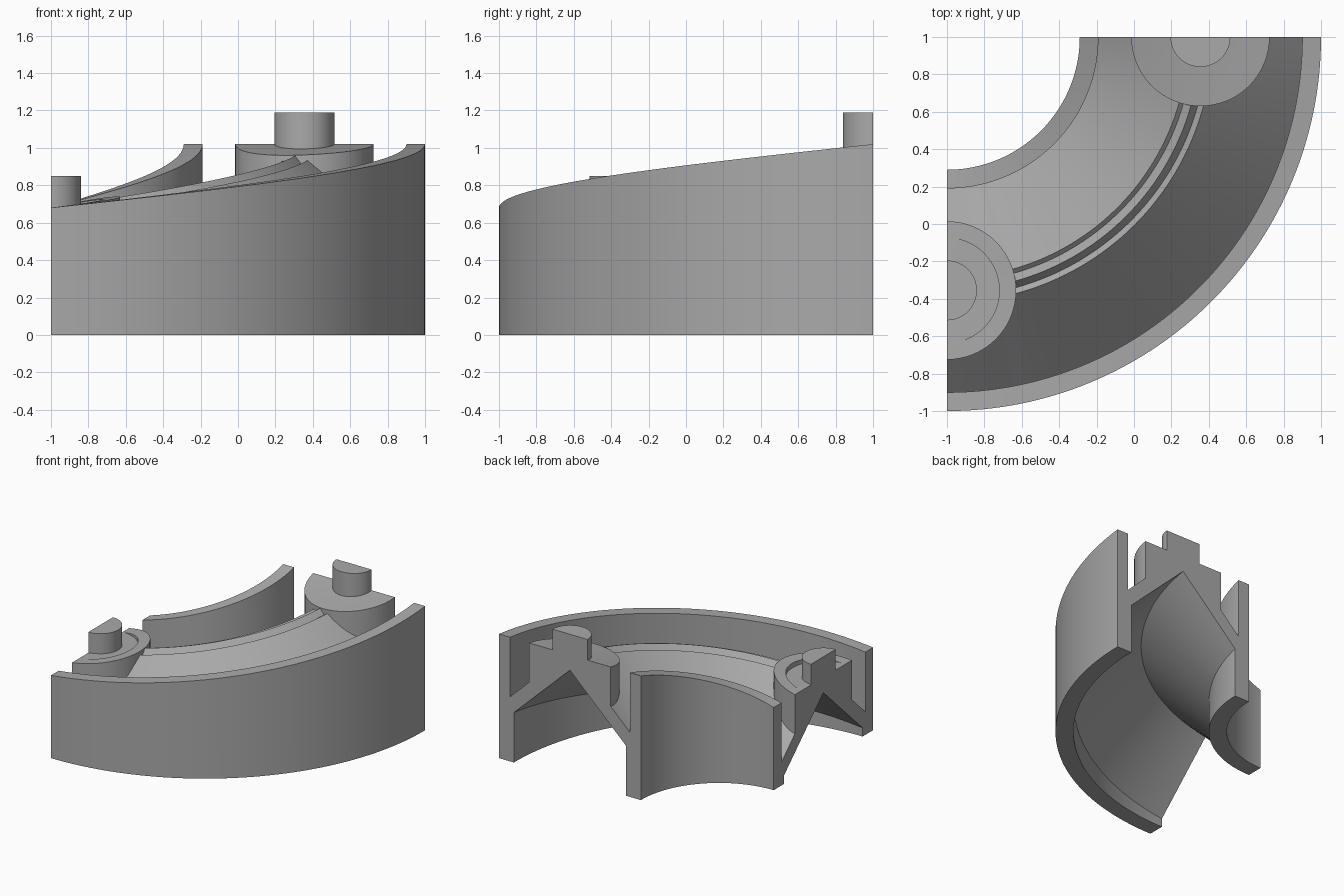
import bpy, bmesh
from math import pi, cos, sin, atan2, hypot

if "Cube" in bpy.data.objects:
    bpy.data.objects.remove(bpy.data.objects["Cube"])

grey = bpy.data.materials.new("plain grey")
grey.use_nodes = True
COLOUR = (0.4, 0.4, 0.4, 1)
grey.diffuse_color = COLOUR
grey.node_tree.nodes["Principled BSDF"].inputs["Base Color"].default_value = COLOUR

CX, CY = -1, 1            # centre of the quarter turn
MID = 1.355               # radius of the ridge line
LOW, RISE = 0.68, 0.34    # spiral height at the start, and climb
FLOOR = 0.685             # floor of the round recess
SEGS = 64


def spiral(x, y):
    """Height of the spiral ramp above a point."""
    return LOW + RISE * (atan2(y - CY, x - CX) + pi / 2) / (pi / 2)


def finish(bm, name):
    bmesh.ops.remove_doubles(bm, verts=bm.verts, dist=0.0001)
    bmesh.ops.recalc_face_normals(bm, faces=bm.faces)
    mesh = bpy.data.meshes.new(name)
    bm.to_mesh(mesh)
    bm.free()
    mesh.materials.append(grey)
    ob = bpy.data.objects.new(name, mesh)
    bpy.context.collection.objects.link(ob)
    bpy.ops.object.select_all(action='DESELECT')
    ob.select_set(True)
    bpy.context.view_layer.objects.active = ob
    bpy.ops.object.shade_smooth_by_angle(angle=0.4)


# Walls and tent-shaped track: (radius, offset from spiral), None = on the ground
section = [
    (0.71, None), (0.71, 0), (0.81, 0), (0.81, -0.49),
    (1.29, -0.03), (1.313, -0.05), (MID, -0.003), (1.39, -0.05), (1.42, -0.03),
    (1.9, -0.49), (1.9, 0), (2.0, 0), (2.0, None),
    (1.865, None), (1.865, -0.61), (MID, -0.125), (0.845, -0.61), (0.845, None),
]
bm = bmesh.new()
loops = []
for i in range(SEGS + 1):
    turn = pi / 2 * i / SEGS
    h = LOW + RISE * i / SEGS
    loop = []
    for r, off in section:
        z = 0 if off is None else h + off
        if turn < 0.24 and 1.2 < r < 1.5:
            z = min(z, FLOOR - 0.005)      # keep the ridge under the recess
        a = turn - pi / 2
        loop.append(bm.verts.new((CX + r * cos(a), CY + r * sin(a), z)))
    loops.append(loop)
n = len(section)
for a, b in zip(loops, loops[1:]):
    for k in range(n):
        bm.faces.new((a[k], a[(k + 1) % n], b[(k + 1) % n], b[k]))
bm.faces.new(loops[0])
bm.faces.new(loops[-1])
finish(bm, "curved_track")


def half_disc(name, cx, cy, start, rings, top, bottom, steps=32):
    """Half-round solid; each ring is (radius, whether it is recessed)."""
    bm = bmesh.new()
    rows = []
    for k in range(steps + 1):
        a = start + pi * k / steps
        up, down = [], []
        for r, sunk in rings:
            x, y = cx + r * cos(a), cy + r * sin(a)
            up.append(bm.verts.new((x, y, top(x, y, sunk))))
            down.append(bm.verts.new((x, y, bottom(x, y))))
        rows.append((up, down))
    m = len(rings)
    for (u0, d0), (u1, d1) in zip(rows, rows[1:]):
        for j in range(m - 1):
            bm.faces.new((u0[j], u0[j + 1], u1[j + 1], u1[j]))
            bm.faces.new((d0[j], d1[j], d1[j + 1], d0[j + 1]))
        bm.faces.new((u0[-1], d0[-1], d1[-1], u1[-1]))
    for u, d in (rows[0], rows[-1]):
        for j in range(m - 1):
            bm.faces.new((u[j], d[j], d[j + 1], u[j + 1]))
    finish(bm, name)


def pad_top(x, y, sunk):
    h = spiral(x, y)
    return min(h, FLOOR) if sunk else h


def pad_bottom(x, y):
    return spiral(x, y) - 0.085 - 0.957 * abs(hypot(x - CX, y - CY) - MID)


# Round pads and pegs at the two ends
pad_plain = [(0, False), (0.1, False), (0.2, False), (0.28, False), (0.37, False)]
pad_recessed = [(0, True), (0.14, True), (0.28, True), (0.28, False), (0.37, False)]
for label, cx, cy, start, rings, peg_top in (
        ("lower", CX, CY - MID, -pi / 2, pad_recessed, 0.85),
        ("upper", CX + MID, CY, pi, pad_plain, 1.19)):
    half_disc(label + "_pad", cx, cy, start, rings, pad_top, pad_bottom)
    half_disc(label + "_peg", cx, cy, start, [(0, False), (0.16, False)],
              lambda x, y, s: peg_top, lambda x, y: peg_top - 0.23)
